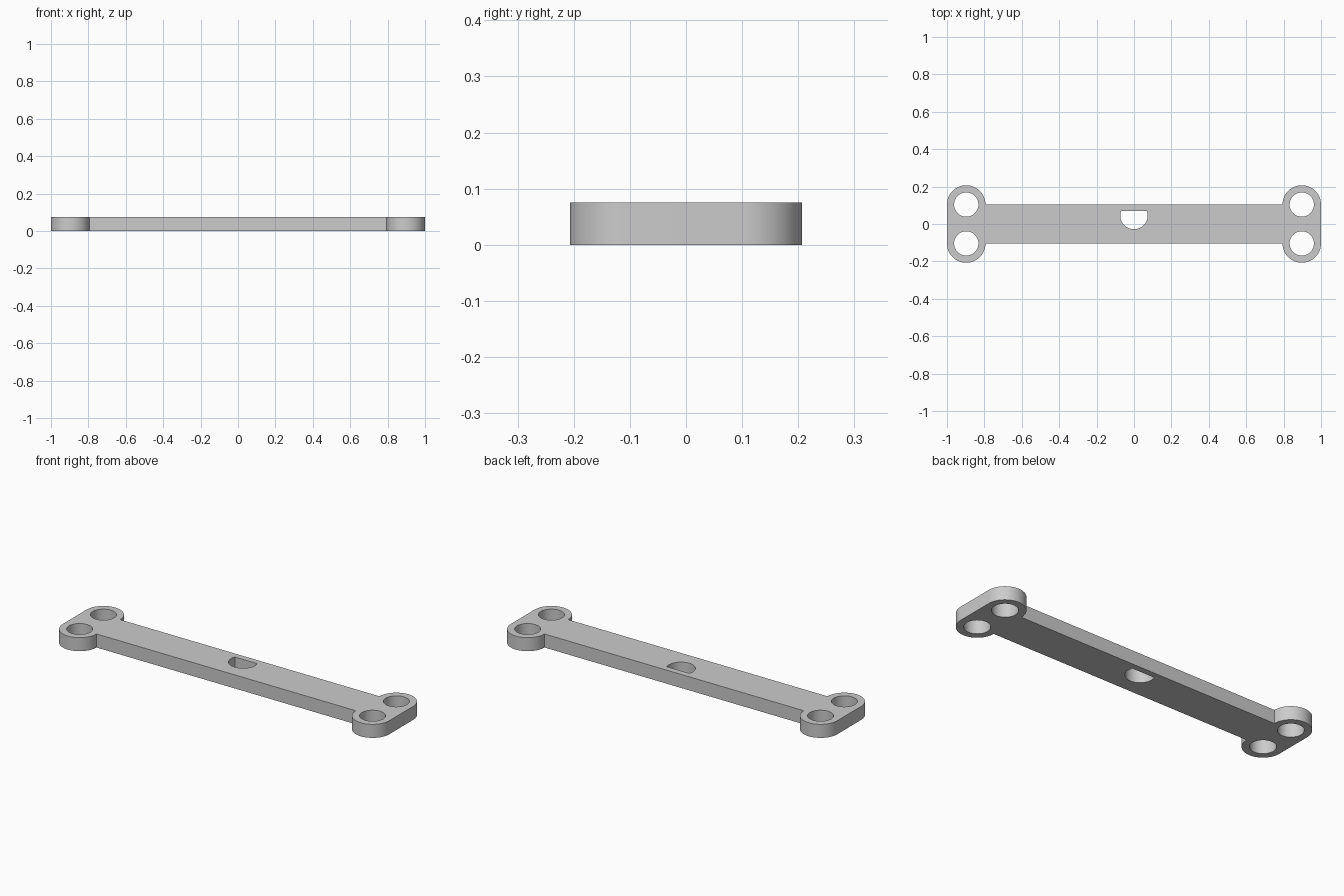
import bpy
import bmesh
from math import cos, sin, pi, asin

cube = bpy.data.objects.get("Cube")
if cube:
    bpy.data.objects.remove(cube, do_unlink=True)

HEIGHT = 0.075
PAD_R = 0.103            # rounded lobe radius, also half the bar width
PAD_X, PAD_Y = 1 - PAD_R, 0.104
HOLE_R = 0.065
SLOT_R, SLOT_Y, SLOT_TOP = 0.073, 0.045, 0.07


def arc(cx, cy, r, start, end, steps=32):
    return [(cx + r * cos(start + (end - start) * i / steps),
             cy + r * sin(start + (end - start) * i / steps))
            for i in range(steps + 1)]


# Outer outline: four half-round lobes joined by the straight bar edges
outline = (arc(PAD_X, -PAD_Y, PAD_R, pi, 2 * pi)
           + arc(PAD_X, PAD_Y, PAD_R, 0, pi)
           + arc(-PAD_X, PAD_Y, PAD_R, 0, pi)
           + arc(-PAD_X, -PAD_Y, PAD_R, pi, 2 * pi))

# Round holes in the lobes and a D-shaped hole in the middle
holes = [arc(sx * PAD_X, sy * PAD_Y, HOLE_R, 0, 2 * pi, 64)[:-1]
         for sx in (-1, 1) for sy in (-1, 1)]
a = asin((SLOT_TOP - SLOT_Y) / SLOT_R)
holes.append(arc(0, SLOT_Y, SLOT_R, pi - a, 2 * pi + a, 48))

# Filled flat curve, extruded to the plate thickness
curve = bpy.data.curves.new("plate_profile", "CURVE")
curve.dimensions = "2D"
curve.fill_mode = "BOTH"
curve.extrude = HEIGHT / 2
for loop in [outline] + holes:
    spline = curve.splines.new("POLY")
    spline.points.add(len(loop) - 1)
    for p, (x, y) in zip(spline.points, loop):
        p.co = (x, y, 0, 1)
    spline.use_cyclic_u = True

plate = bpy.data.objects.new("connecting_plate", curve)
bpy.context.collection.objects.link(plate)
bpy.ops.object.select_all(action="DESELECT")
plate.select_set(True)
bpy.context.view_layer.objects.active = plate
bpy.ops.object.convert(target="MESH")
plate = bpy.context.object
plate.name = "connecting_plate"

# Weld the caps to the walls and rest the plate on the ground
bm = bmesh.new()
bm.from_mesh(plate.data)
bmesh.ops.remove_doubles(bm, verts=bm.verts, dist=0.0001)
bmesh.ops.recalc_face_normals(bm, faces=bm.faces)
bmesh.ops.translate(bm, verts=bm.verts, vec=(0, 0, HEIGHT / 2))
bm.to_mesh(plate.data)
bm.free()
bpy.ops.object.shade_smooth_by_angle(angle=pi / 6)

# Plain grey finish
grey = bpy.data.materials.new("light_grey")
grey.use_nodes = True
color = (0.6, 0.6, 0.6, 1)
grey.diffuse_color = color
grey.node_tree.nodes["Principled BSDF"].inputs["Base Color"].default_value = color
plate.data.materials.clear()
plate.data.materials.append(grey)
